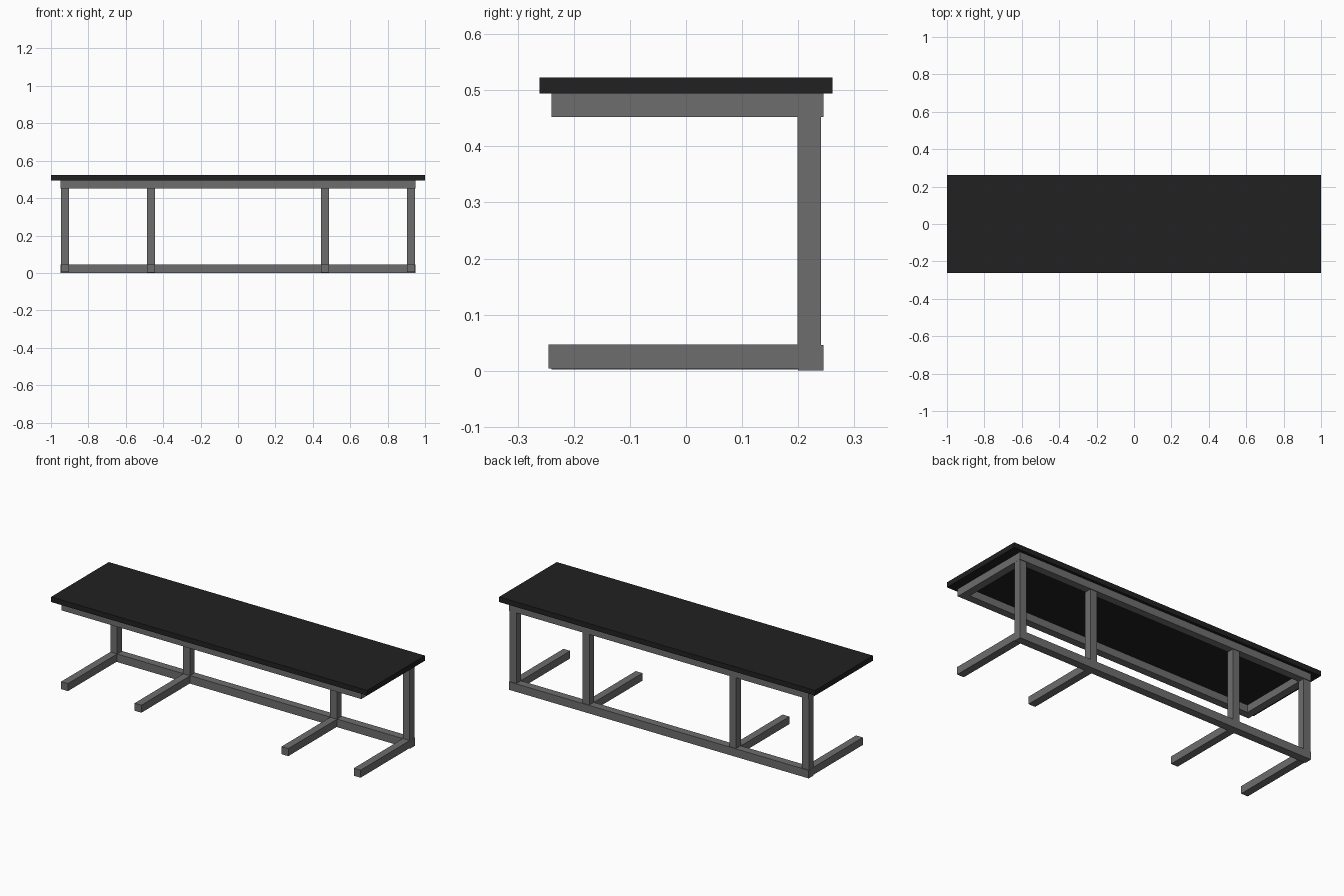
import bpy, bmesh

if "Cube" in bpy.data.objects:
    bpy.data.objects.remove(bpy.data.objects["Cube"])


def material(name, value):
    mat = bpy.data.materials.new(name)
    mat.diffuse_color = (value, value, value, 1)
    mat.use_nodes = True
    mat.node_tree.nodes["Principled BSDF"].inputs["Base Color"].default_value = mat.diffuse_color
    return mat


steel = material("grey_steel", 0.155)
black = material("black_top", 0.015)


def box(name, x, y, z, mat=steel):
    """Box from (min, max) ranges on each axis."""
    bm = bmesh.new()
    bmesh.ops.create_cube(bm, size=1)
    for v in bm.verts:
        v.co = [(lo + hi) / 2 + c * (hi - lo)
                for c, (lo, hi) in zip(v.co, (x, y, z))]
    mesh = bpy.data.meshes.new(name)
    bm.to_mesh(mesh)
    bm.free()
    mesh.materials.append(mat)
    obj = bpy.data.objects.new(name, mesh)
    bpy.context.collection.objects.link(obj)
    return obj


T = 0.043       # square tube width
END = 0.948     # half length of the frame

# Seat slab
box("seat", (-1, 1), (-0.261, 0.261), (0.494, 0.523), black)

# Rectangular frame under the seat
top_z = (0.452, 0.494)
box("seat_rail_front", (-END, END), (-0.240, -0.240 + T), top_z)
box("seat_rail_back", (-END, END), (0.245 - T, 0.245), top_z)

# Long floor rail at the back
box("floor_rail_back", (-END, END), (0.200, 0.245), (0.0, 0.046))

for side, s in (("left", -1), ("right", 1)):
    def span(inner, outer):
        return tuple(sorted((s * inner, s * outer)))

    box(f"seat_rail_{side}", span(END - T, END), (-0.240 + T, 0.245 - T), top_z)

    # Posts and forward-pointing feet: outer pair and inner pair
    for place, outer, front, z0 in (("outer", 0.947, -0.245, 0.004),
                                    ("inner", 0.486, -0.240, 0.002)):
        x = span(outer - T, outer)
        box(f"{place}_post_{side}", x, (0.199, 0.241), (0.046, 0.452))
        box(f"{place}_foot_{side}", x, (front, 0.200), (z0, z0 + T))
